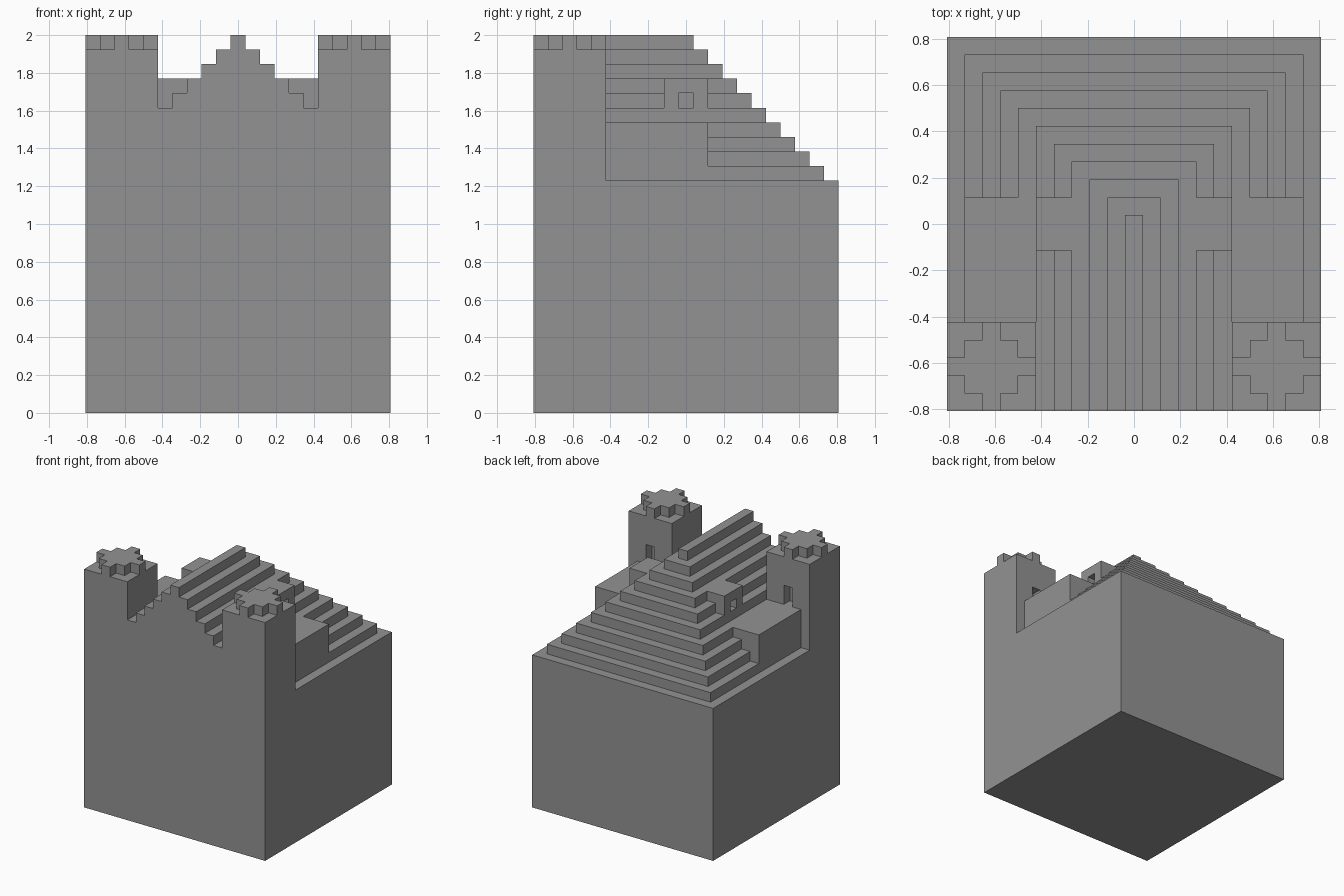
import bpy
import bmesh

UNIT = 2 / 26  # edge length of one building block

scene_cube = bpy.data.objects.get("Cube")
if scene_cube:
    bpy.data.objects.remove(scene_cube, do_unlink=True)

stone = bpy.data.materials.new("grey stone")
stone.use_nodes = True
colour = (0.29, 0.29, 0.29, 1)
stone.diffuse_color = colour
stone.node_tree.nodes["Principled BSDF"].inputs["Base Color"].default_value = colour


def stepped_block(name, rows, z0, z1, cx=0):
    """Upright prism, in block units, whose outline is stacked rows (y0, y1, half width)."""
    right = [(half, y) for y0, y1, half in rows for y in (y0, y1)]
    left = [(-x, y) for x, y in reversed(right)]
    bm = bmesh.new()
    verts = [bm.verts.new(((cx + x) * UNIT, y * UNIT, z0 * UNIT)) for x, y in right + left]
    floor = bm.faces.new(verts)
    top = bmesh.ops.extrude_face_region(bm, geom=[floor])["geom"]
    bmesh.ops.translate(bm, vec=(0, 0, (z1 - z0) * UNIT),
                        verts=[v for v in top if isinstance(v, bmesh.types.BMVert)])
    bmesh.ops.recalc_face_normals(bm, faces=bm.faces)
    mesh = bpy.data.meshes.new(name)
    bm.to_mesh(mesh)
    bm.free()
    mesh.materials.append(stone)
    obj = bpy.data.objects.new(name, mesh)
    bpy.context.collection.objects.link(obj)
    return obj


def box(name, cx, half, y0, y1, z0, z1):
    return stepped_block(name, [(y0, y1, half)], z0, z1, cx)


def cut(target, cutter):
    """Carve an opening and discard the cutter."""
    cutter.hide_render = True
    mod = target.modifiers.new("opening", "BOOLEAN")
    mod.operation = "DIFFERENCE"
    mod.solver = "EXACT"
    mod.object = cutter
    bpy.context.view_layer.objects.active = target
    bpy.ops.object.modifier_apply(modifier=mod.name)
    bpy.data.objects.remove(cutter, do_unlink=True)


EDGE = 10.5        # half width of the whole building
TOWER_IN = 5.5     # inner edge of the corner towers
WALL_TOP = 16

# Main body
box("main_body", 0, EDGE, -EDGE, EDGE, 0, WALL_TOP)

# Stepped roof, narrowed at the front to fit between the towers
for step in range(1, 11):
    half = EDGE - step
    if half > TOWER_IN:
        rows = [(-EDGE, -TOWER_IN, TOWER_IN), (-TOWER_IN, half, half)]
    else:
        rows = [(-EDGE, half, half)]
    stepped_block(f"roof_step_{step}", rows, WALL_TOP + step - 1, WALL_TOP + step)

for side, label in ((1, "left"), (-1, "right")):
    # Corner tower with a narrow doorway at the back
    tower = box(f"{label}_tower", side * 8, 2.5, -EDGE, -TOWER_IN, WALL_TOP, 25)
    cut(tower, box("doorway_cutter", side * 8, 0.5, -6.5, -5, 20, 22))

    # Raised diamond on top of the tower
    diamond = [(row - 8.5, row - 7.5, 2.5 - abs(row)) for row in range(-2, 3)]
    stepped_block(f"{label}_tower_cap", diamond, 25, 26, side * 8)

    # Flat-topped side terrace behind the tower
    box(f"{label}_terrace", side * 7.5, 2, -TOWER_IN, 1.5, WALL_TOP + 1, 20)

    # Dormer with a small square window
    dormer = box(f"{label}_dormer", side * 4.5, 1, -1.5, 1.5, 21, 23)
    cut(dormer, box("window_cutter", side * 5, 1, -0.5, 0.5, 20.5, 22))
